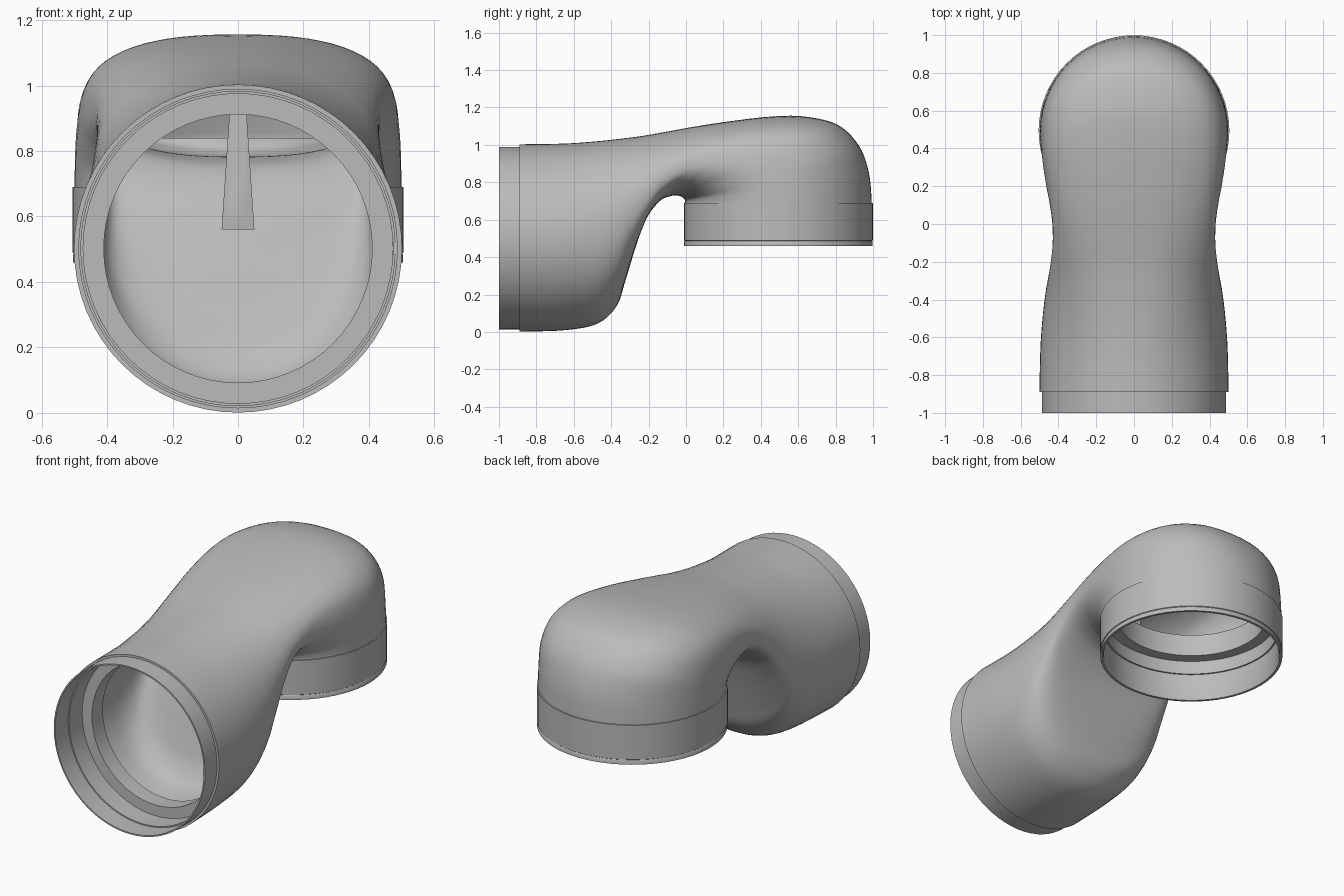
import bpy, bmesh, math
from mathutils import Vector

cube = bpy.data.objects.get("Cube")
if cube:
    bpy.data.objects.remove(cube, do_unlink=True)

SEGMENTS = 64
INLET_Z, OUTLET_Y = 0.502, 0.494

grey = bpy.data.materials.new("plain grey")
grey.use_nodes = True
grey.diffuse_color = (0.5, 0.5, 0.5, 1)
grey.node_tree.nodes["Principled BSDF"].inputs["Base Color"].default_value = grey.diffuse_color


def finish(name, bm):
    bmesh.ops.recalc_face_normals(bm, faces=bm.faces[:])
    mesh = bpy.data.meshes.new(name)
    bm.to_mesh(mesh)
    bm.free()
    mesh.materials.append(grey)
    mesh.shade_smooth()
    mesh.set_sharp_from_angle(angle=math.radians(32))
    obj = bpy.data.objects.new(name, mesh)
    bpy.context.collection.objects.link(obj)
    return obj


# A section is: upper y, upper z, lower y, lower z, half width, roundness power
def inlet(r, y):
    return (y, INLET_Z + r, y, INLET_Z - r, r, 2)


def outlet(r, z):
    return (OUTLET_Y + r, z, OUTLET_Y - r, z, r, 2)


def smooth_path(keys, steps):
    """Catmull-Rom interpolation through the key sections."""
    keys = [Vector(k) for k in keys]
    result = []
    for i in range(len(keys) - 1):
        a, b = keys[max(i - 1, 0)], keys[i]
        c, d = keys[i + 1], keys[min(i + 2, len(keys) - 1)]
        for s in range(steps):
            t = s / steps
            result.append(b + (c - a) * (t / 2)
                          + (a * 2 - b * 5 + c * 4 - d) * (t * t / 2)
                          + (b * 3 - a - c * 3 + d) * (t ** 3 / 2))
    return result + [keys[-1]]


def ring(bm, section):
    ty, tz, by, bz, width, power = section
    verts = []
    for i in range(SEGMENTS):
        angle = math.tau * i / SEGMENTS
        s, c = math.sin(angle), math.cos(angle)
        x = math.copysign(abs(s) ** (2 / power), s) * width
        k = math.copysign(abs(c) ** (2 / power), c)
        y = (ty + by) / 2 + k * (ty - by) / 2
        z = (tz + bz) / 2 + k * (tz - bz) / 2
        verts.append(bm.verts.new((x, y, z)))
    return verts


# Outer skin, from the inlet to the downturned outlet
outer = smooth_path([
    inlet(0.501, -0.89),
    (-0.65, 1.007, -0.64, 0.01, 0.495, 2),
    (-0.48, 1.019, -0.47, 0.046, 0.482, 2.1),
    (-0.34, 1.034, -0.37, 0.14, 0.467, 2.2),
    (-0.22, 1.05, -0.325, 0.27, 0.452, 2.3),
    (-0.08, 1.075, -0.27, 0.45, 0.437, 2.4),
    (0.06, 1.1, -0.215, 0.6, 0.43, 2.4),
    (0.24, 1.127, -0.14, 0.7, 0.436, 2.45),
    (0.45, 1.151, -0.075, 0.728, 0.455, 2.5),
    (0.63, 1.152, -0.04, 0.728, 0.472, 2.5),
    (0.81, 1.108, -0.02, 0.72, 0.486, 2.4),
    (0.925, 0.995, -0.012, 0.714, 0.494, 2.25),
    (0.978, 0.85, -0.008, 0.707, 0.498, 2.05),
    outlet(0.499, 0.7),
], 5)

# Inner skin of the thin wall, between the two socket flanges
inner = smooth_path([
    inlet(0.45, -0.66),
    (-0.48, 0.968, -0.5, 0.09, 0.435, 2.1),
    (-0.34, 0.985, -0.42, 0.18, 0.418, 2.2),
    (-0.22, 1.0, -0.375, 0.3, 0.403, 2.3),
    (-0.08, 1.025, -0.32, 0.475, 0.388, 2.4),
    (0.06, 1.05, -0.26, 0.64, 0.38, 2.4),
    (0.24, 1.077, -0.17, 0.745, 0.386, 2.45),
    (0.45, 1.1, -0.07, 0.778, 0.405, 2.5),
    (0.62, 1.1, -0.01, 0.785, 0.422, 2.5),
    (0.78, 1.06, 0.025, 0.8, 0.436, 2.4),
    (0.89, 0.96, 0.04, 0.815, 0.444, 2.2),
    outlet(0.448, 0.84),
], 5)

# Stepped sockets: outside edge, rim, bore, ledge and flange
outlet_socket = [outlet(r, z) for r, z in (
    (0.499, 0.69), (0.505, 0.69), (0.505, 0.49), (0.501, 0.487), (0.504, 0.482),
    (0.504, 0.46), (0.49, 0.46), (0.484, 0.475), (0.484, 0.62), (0.475, 0.62),
    (0.475, 0.7), (0.41, 0.7), (0.41, 0.83), (0.448, 0.83))]
inlet_socket = [inlet(r, y) for r, y in (
    (0.41, -0.66), (0.41, -0.76), (0.473, -0.76), (0.473, -0.88),
    (0.48, -0.88), (0.48, -1), (0.488, -1), (0.488, -0.89))]

# Duct: one closed wall running out along the skin and back through the bore
bm = bmesh.new()
rings = [ring(bm, s) for s in outer + outlet_socket + inner[::-1] + inlet_socket]
for a, b in zip(rings, rings[1:] + rings[:1]):
    for i in range(SEGMENTS):
        j = (i + 1) % SEGMENTS
        bm.faces.new((a[i], a[j], b[j], b[i]))
finish("elbow_duct", bm)

# Divider rib inside the bend, flared at its foot: y, z, half thickness
bm = bmesh.new()
outline = [(-0.3, 0.56, 0.05), (-0.305, 0.6, 0.034), (-0.305, 0.66, 0.024),
           (-0.3, 0.74, 0.02), (-0.29, 1.01, 0.02), (0.03, 1.07, 0.02),
           (0.03, 0.775, 0.02), (-0.07, 0.76, 0.022), (-0.19, 0.7, 0.03),
           (-0.275, 0.56, 0.05)]
sides = [[bm.verts.new((side * h, y, z)) for y, z, h in outline] for side in (-1, 1)]
for side in sides:
    bm.faces.new(side)
for i in range(len(outline)):
    j = (i + 1) % len(outline)
    bm.faces.new((sides[0][i], sides[0][j], sides[1][j], sides[1][i]))
bmesh.ops.triangulate(bm, faces=[f for f in bm.faces if len(f.verts) > 4])
finish("divider_rib", bm)

# Small locating key on the inlet rim
bm = bmesh.new()
bmesh.ops.create_cube(bm, size=1)
bmesh.ops.scale(bm, vec=(0.014, 0.016, 0.04), verts=bm.verts)
bmesh.ops.translate(bm, vec=(0.48, -0.992, INLET_Z), verts=bm.verts)
finish("locating_key", bm)
